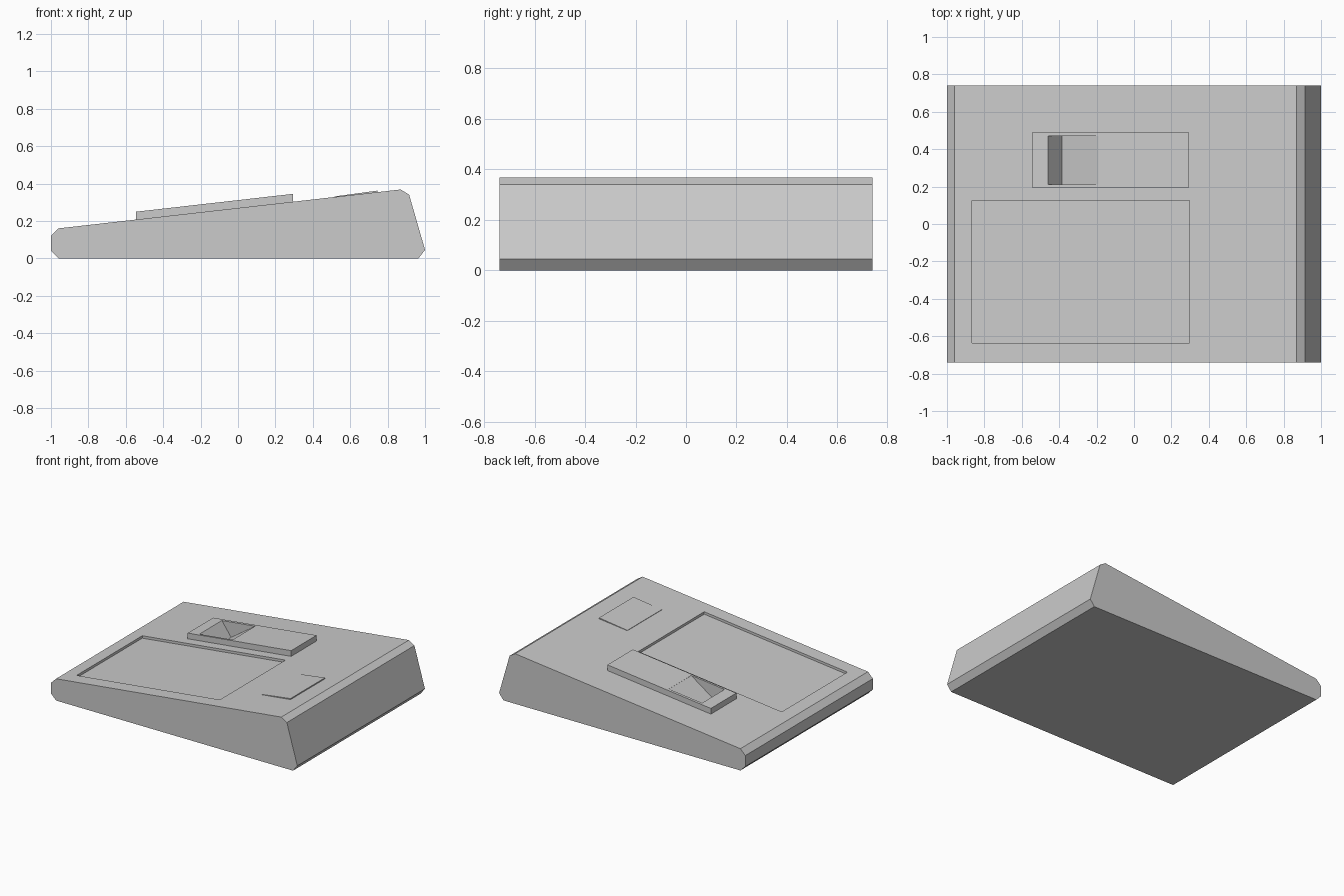
import bpy, bmesh

if "Cube" in bpy.data.objects:
    bpy.data.objects.remove(bpy.data.objects["Cube"])


def deck(x, lift=0.0):
    """Height of the sloping top surface at x, plus an offset."""
    return 0.16 + (x + 0.96) * 0.208 / 1.83 + lift


def prism(name, profile, y0, y1):
    """Extrude an x-z profile along y."""
    bm = bmesh.new()
    face = bm.faces.new([bm.verts.new((x, y0, z)) for x, z in profile])
    ext = bmesh.ops.extrude_face_region(bm, geom=[face])
    verts = [v for v in ext["geom"] if isinstance(v, bmesh.types.BMVert)]
    bmesh.ops.translate(bm, verts=verts, vec=(0, y1 - y0, 0))
    bmesh.ops.recalc_face_normals(bm, faces=bm.faces)
    mesh = bpy.data.meshes.new(name)
    bm.to_mesh(mesh)
    bm.free()
    obj = bpy.data.objects.new(name, mesh)
    bpy.context.collection.objects.link(obj)
    return obj


def slab(name, x0, x1, y0, y1, low, high0, high1):
    """Thin block lying along the sloping top."""
    return prism(name, [(x0, deck(x0, low)), (x1, deck(x1, low)),
                        (x1, deck(x1, high1)), (x0, deck(x0, high0))], y0, y1)


def cut(obj, cutter):
    mod = obj.modifiers.new("cut", "BOOLEAN")
    mod.operation = "DIFFERENCE"
    mod.solver = "EXACT"
    mod.object = cutter
    cutter.hide_render = True
    cutter.hide_set(True)


# Wedge-shaped housing with chamfered ends
housing = prism("housing", [(-0.96, 0), (0.965, 0), (1, 0.045), (0.915, 0.34),
                            (0.87, 0.368), (-0.96, 0.16), (-1, 0.12), (-1, 0.04)],
                -0.74, 0.74)

# Raised strip and small thumb button
strip = slab("raised_strip", -0.545, 0.295, 0.195, 0.49, -0.005, 0.042, 0.042)
slab("button", 0.515, 0.745, -0.455, -0.055, -0.01, 0.003, 0.008)

# Shallow rectangular tray in the housing
cut(housing, slab("tray_cutter", -0.865, 0.298, -0.637, 0.125, -0.018, 0.1, 0.1))

# V-shaped notch through the strip into the housing
notch = prism("notch_cutter", [(-0.46, deck(-0.46, 0.042)), (-0.385, 0.155),
                               (-0.19, deck(-0.19, 0.041)), (-0.19, 0.4),
                               (-0.46, 0.4)], 0.21, 0.47)
cut(housing, notch)
cut(strip, notch)
